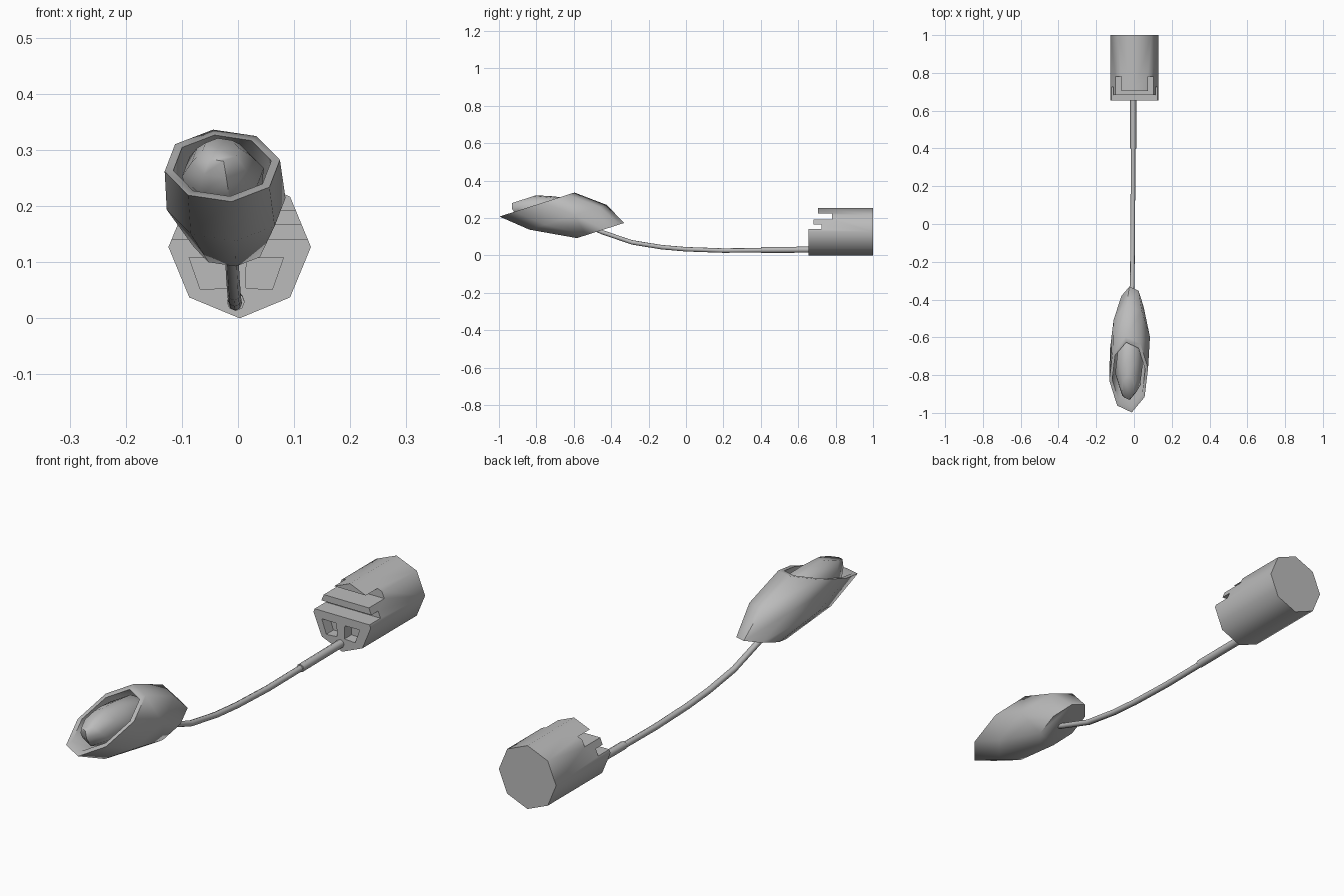
import bpy, bmesh, math
from mathutils import Vector

if "Cube" in bpy.data.objects:
    bpy.data.objects.remove(bpy.data.objects["Cube"], do_unlink=True)

grey = bpy.data.materials.new("plain_grey")
grey.use_nodes = True
colour = (0.5, 0.5, 0.5, 1)
grey.diffuse_color = colour
grey.node_tree.nodes["Principled BSDF"].inputs["Base Color"].default_value = colour


def finish(name, bm):
    bmesh.ops.recalc_face_normals(bm, faces=bm.faces)
    mesh = bpy.data.meshes.new(name)
    bm.to_mesh(mesh)
    bm.free()
    mesh.materials.append(grey)
    obj = bpy.data.objects.new(name, mesh)
    bpy.context.collection.objects.link(obj)
    return obj


def smooth(obj, degrees=60):
    bpy.ops.object.select_all(action='DESELECT')
    obj.select_set(True)
    bpy.context.view_layer.objects.active = obj
    bpy.ops.object.shade_smooth_by_angle(angle=math.radians(degrees))


def loft(name, rings, turn=0, sides=8):
    """Skin of oval rings (centre, half width in x, long half axis), capped."""
    bm = bmesh.new()
    loops = []
    for centre, width, axis in rings:
        loop = []
        for k in range(sides):
            a = math.radians(turn) + math.tau * k / sides
            p = Vector(centre) + Vector((width, 0, 0)) * math.cos(a) + Vector(axis) * math.sin(a)
            loop.append(bm.verts.new(p))
        loops.append(loop)
    for a, b in zip(loops, loops[1:]):
        for k in range(sides):
            n = (k + 1) % sides
            bm.faces.new((a[k], a[n], b[n], b[k]))
    bm.faces.new(loops[0])
    bm.faces.new(loops[-1])
    return finish(name, bm)


def prism(name, points, offset):
    bm = bmesh.new()
    face = bm.faces.new([bm.verts.new(p) for p in points])
    new = bmesh.ops.extrude_face_region(bm, geom=[face], use_keep_orig=True)["geom"]
    bmesh.ops.translate(bm, vec=offset, verts=[v for v in new if isinstance(v, bmesh.types.BMVert)])
    return finish(name, bm)


def cut(target, cutter):
    mod = target.modifiers.new("cut", 'BOOLEAN')
    mod.operation = 'DIFFERENCE'
    mod.solver = 'EXACT'
    mod.object = cutter
    bpy.context.view_layer.objects.active = target
    bpy.ops.object.modifier_apply(modifier=mod.name)
    bpy.data.objects.remove(cutter, do_unlink=True)


# Eight-sided base block
R = 0.127
base = loft("base", [((0.003, y, R), R, (0, 0, R)) for y in (0.655, 1.0)])

# Stepped slots across the top of its front
steps = [(0.6, 0.14), (0.725, 0.14), (0.725, 0.166), (0.682, 0.166), (0.682, 0.192),
         (0.78, 0.192), (0.78, 0.225), (0.705, 0.225), (0.705, 0.3), (0.6, 0.3)]
cut(base, prism("step_cutter", [(-0.3, y, z) for y, z in steps], (0.6, 0, 0)))

# Two window-like recesses in the front face
for side in (-1, 1):
    window = [(0.018, 0.107), (0.084, 0.108), (0.064, 0.051), (0.017, 0.054)]
    points = [(side * x - 0.003, 0.6, z) for x, z in window]
    cut(base, prism("window_cutter", points, (0, 0.1, 0)))
smooth(base)

# Sleeve and bent arm
smooth(loft("arm_sleeve", [((-0.004, y, z), 0.016, (0, 0, 0.016))
                           for y, z in ((0.4, 0.029), (0.68, 0.031))]))
path = [(-0.005, 0.42, 0.028), (-0.005, 0.2, 0.026), (-0.006, 0.0, 0.033),
        (-0.007, -0.13, 0.044), (-0.009, -0.29, 0.07), (-0.012, -0.45, 0.125),
        (-0.014, -0.5, 0.146)]
smooth(loft("arm", [(p, 0.012, (0, 0, 0.012)) for p in path]))

# Head: oval rings strung along one slanting line, s = 0 at the rim
RIM = Vector((-0.028, -0.797, 0.272))
AXIS = Vector((-0.014, -0.34, 0.139))
LONG = Vector((0, 0.203, 0.065))


def ring(s, scale):
    return (RIM + AXIS * s, 0.104 * scale, LONG * scale)


shade = loft("lamp_shade", [ring(-1, 0.63), ring(-0.49, 1.03), ring(0, 1),
                            ring(0, 0.85), ring(-0.49, 0.87), ring(-0.8, 0.62)], turn=9)
smooth(shade)

bulb = loft("bulb", [ring(-0.75, 0.4), ring(-0.4, 0.62), ring(-0.085, 0.71),
                     ring(0.083, 0.52), ring(0.205, 0.32)], turn=9)
smooth(bulb, 75)
